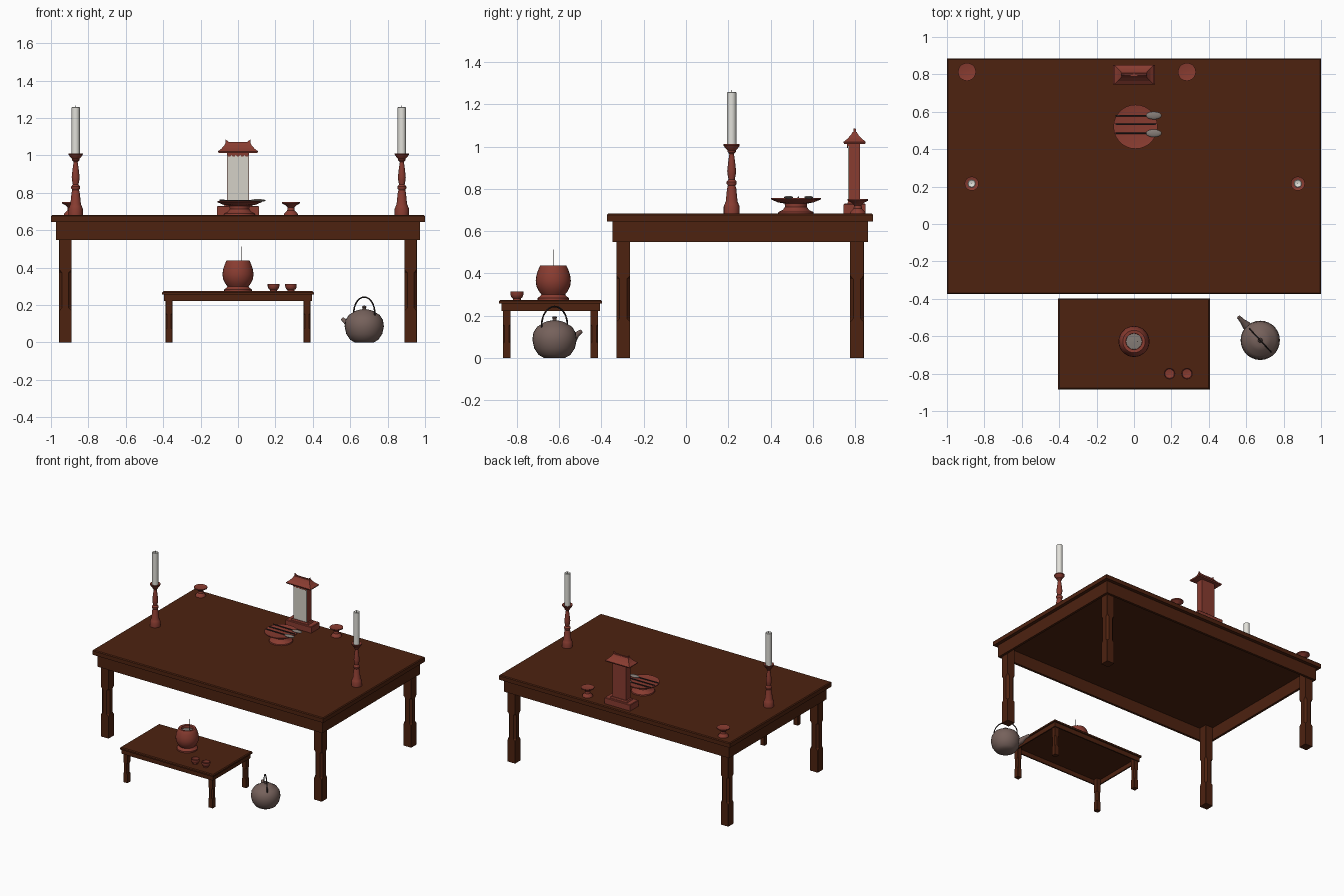
import bpy, bmesh, math
from mathutils import Vector, Matrix


def mat(name, c):
    m = bpy.data.materials.new(name)
    m.diffuse_color = (*c, 1)
    return m


WOOD = mat("dark_wood", (0.075, 0.016, 0.005))
RED = mat("red_lacquer", (0.25, 0.045, 0.03))
WHITE = mat("candle_white", (0.76, 0.75, 0.70))
PANEL = mat("panel_ivory", (0.66, 0.64, 0.57))
IRON = mat("kettle_iron", (0.18, 0.12, 0.105))
DARK = mat("dark_metal", (0.03, 0.022, 0.022))
ASH = mat("ash_grey", (0.23, 0.20, 0.18))


def finish(name, bm, m, smooth=True):
    bmesh.ops.recalc_face_normals(bm, faces=bm.faces)
    me = bpy.data.meshes.new(name)
    bm.to_mesh(me)
    bm.free()
    me.materials.append(m)
    ob = bpy.data.objects.new(name, me)
    bpy.context.collection.objects.link(ob)
    if smooth:
        bpy.ops.object.select_all(action='DESELECT')
        ob.select_set(True)
        bpy.context.view_layer.objects.active = ob
        bpy.ops.object.shade_smooth_by_angle(angle=math.radians(35))
    return ob


def loft(name, rings, m, smooth=False):
    """Skin a list of equal-length point rings and cap the ends."""
    bm = bmesh.new()
    vs = [[bm.verts.new(p) for p in r] for r in rings]
    n = len(vs[0])
    for a, b in zip(vs, vs[1:]):
        for i in range(n):
            j = (i + 1) % n
            bm.faces.new((a[i], a[j], b[j], b[i]))
    bm.faces.new(vs[0][::-1])
    bm.faces.new(vs[-1])
    return finish(name, bm, m, smooth)


def lathe(name, x, y, prof, m, n=20):
    return loft(name, [[(x + max(r, 0.0008) * math.cos(2 * math.pi * i / n),
                         y + max(r, 0.0008) * math.sin(2 * math.pi * i / n), z)
                        for i in range(n)] for r, z in prof], m, True)


def rect(cx, cy, hx, hy, z):
    return [(cx + a * hx, cy + b * hy, z) for a, b in ((-1, -1), (1, -1), (1, 1), (-1, 1))]


def stack(name, cx, cy, rows, m):
    return loft(name, [rect(cx, cy, *r) for r in rows], m)


def tube(name, pts, radii, m, n=8):
    pts = [Vector(p) for p in pts]
    rings = []
    for i, p in enumerate(pts):
        t = (pts[min(i + 1, len(pts) - 1)] - pts[max(i - 1, 0)]).normalized()
        ref = Vector((0, 0, 1)) if abs(t.z) < 0.9 else Vector((0.75, 0.66, 0))
        u = t.cross(ref).normalized()
        # keep section orientation consistent along the path
        if rings and u.dot(prev) < 0:
            u = -u
        prev = u
        v = t.cross(u)
        rings.append([p + radii[i] * (u * math.cos(2 * math.pi * k / n) + v * math.sin(2 * math.pi * k / n))
                      for k in range(n)])
    return loft(name, rings, m, True)


def table(name, cy, hx, hy, top, thick, apron_z, ain, at, leg, lin, c):
    e = 0.006
    stack(name + "_top", 0, cy, [(hx, hy, top - thick), (hx, hy, top - e),
                                 (hx - e, hy - e, top)], WOOD)
    ax, ay, z = hx - ain, hy - ain, top - thick
    for s in (-1, 1):
        stack(name + "_long_apron", 0, cy + s * (ay - at / 2), [(ax, at / 2, apron_z), (ax, at / 2, z)], WOOD)
        stack(name + "_end_apron", s * (ax - at / 2), cy, [(at / 2, ay - at, apron_z), (at / 2, ay - at, z)], WOOD)
    # square legs with stop-chamfered middles
    h = leg / 2
    for sx in (-1, 1):
        for sy in (-1, 1):
            px, py = sx * (hx - lin - h), cy + sy * (hy - lin - h)
            rings = []
            for zz, k in ((0, 0.001), (0.31 * apron_z, 0.001), (0.34 * apron_z, c),
                          (0.68 * apron_z, c), (0.71 * apron_z, 0.001), (z, 0.001)):
                g = h - k
                rings.append([(px + a, py + b, zz) for a, b in
                              ((-g, -h), (g, -h), (h, -g), (h, g), (g, h), (-g, h), (-h, g), (-h, -g))])
            loft(name + "_leg", rings, WOOD)


table("altar_table", 0.256, 1.0, 0.63, 0.682, 0.037, 0.548, 0.026, 0.018, 0.066, 0.044, 0.016)
table("small_table", -0.641, 0.405, 0.243, 0.274, 0.017, 0.222, 0.01, 0.01, 0.036, 0.018, 0.008)
T, S = 0.682, 0.274

# candlesticks and candles
for x in (-0.868, 0.876):
    lathe("candlestick", x, 0.216, [
        (0.038, T), (0.038, 0.715), (0.033, 0.728), (0.028, 0.74), (0.022, 0.80), (0.018, 0.815),
        (0.024, 0.825), (0.024, 0.833), (0.015, 0.845), (0.02, 0.87), (0.021, 0.885), (0.016, 0.93),
        (0.011, 0.965), (0.02, 0.975), (0.02, 0.982), (0.028, 0.99), (0.038, 1.004), (0.038, 1.011),
        (0.025, 1.006), (0, 1.005)], RED, 16)
    lathe("candle", x, 0.216, [(0.022, 1.005), (0.022, 1.256), (0.018, 1.259), (0, 1.253)], WHITE, 12)
    lathe("wick", x, 0.216, [(0.002, 1.25), (0.002, 1.268)], DARK, 6)

# spirit tablet: stepped base, body, front panel, curved roof
Y = 0.798
stack("tablet_base", 0, Y, [(0.112, 0.052, T), (0.112, 0.052, 0.726), (0.108, 0.048, 0.73),
                            (0.075, 0.034, 0.73), (0.07, 0.031, 0.742)], RED)
stack("tablet_body", 0, Y, [(0.058, 0.026, 0.735), (0.058, 0.026, 1.02)], RED)
stack("tablet_panel", 0, Y - 0.028, [(0.057, 0.003, 0.745), (0.057, 0.003, 1.002)], PANEL)
for i in range(5):
    stack("eave_scallop", -0.046 + 0.023 * i, Y - 0.03,
          [(0.005, 0.005, 0.994), (0.0115, 0.006, 1.003), (0.0115, 0.006, 1.02)], RED)
stack("tablet_roof", 0, Y, [(0.06, 0.03, 1.013), (0.103, 0.05, 1.013), (0.107, 0.053, 1.022),
                            (0.088, 0.034, 1.037), (0.072, 0.018, 1.055), (0.066, 0.01, 1.068)], RED)
loft("roof_ridge", [[(x, Y - 0.007, z - 0.02), (x, Y + 0.007, z - 0.02), (x, Y + 0.005, z), (x, Y - 0.005, z)]
                    for x, z in ((-0.066, 1.085), (-0.05, 1.073), (0, 1.071), (0.05, 1.073), (0.066, 1.085))], RED)

# footed wine dishes at the back
for x in (-0.893, 0.283):
    lathe("footed_dish", x, 0.813, [(0.038, T), (0.036, 0.69), (0.02, 0.706), (0.018, 0.722), (0.03, 0.734),
                                    (0.048, 0.744), (0.048, 0.751), (0.03, 0.748), (0, 0.747)], RED)

# footed offering plate with spoons and a chopstick
lathe("offering_plate", 0.008, 0.52, [(0.085, T), (0.083, 0.69), (0.062, 0.7), (0.052, 0.715), (0.053, 0.73),
                                      (0.085, 0.736), (0.118, 0.75), (0.118, 0.757), (0.09, 0.752),
                                      (0, 0.75)], RED, 28)
for y in (0.485, 0.58):
    tube("spoon_handle", [(-0.1, y, 0.76), (0.075, y, 0.758)], [0.004, 0.004], DARK, 6)
    bm = bmesh.new()
    bmesh.ops.create_uvsphere(bm, u_segments=16, v_segments=8, radius=1,
                              matrix=Matrix.Translation((0.106, y, 0.759)) @ Matrix.Diagonal((0.042, 0.021, 0.008, 1)))
    finish("spoon_bowl", bm, ASH)
tube("chopstick", [(-0.1, 0.532, 0.759), (0.118, 0.532, 0.759)], [0.004, 0.004], DARK, 6)

# incense burner with ash and stick
lathe("incense_burner", 0, -0.628, [
    (0.074, S), (0.074, 0.284), (0.062, 0.292), (0.056, 0.3), (0.068, 0.315), (0.08, 0.34), (0.083, 0.365),
    (0.08, 0.39), (0.072, 0.415), (0.063, 0.435), (0.06, 0.438), (0.043, 0.436), (0.042, 0.41), (0, 0.41)], RED, 28)
lathe("burner_ash", 0, -0.628, [(0.042, 0.408), (0.042, 0.417), (0, 0.42)], ASH, 20)
tube("incense_stick", [(0.02, -0.628, 0.41), (0.02, -0.628, 0.512)], [0.002, 0.002], DARK, 6)

# small drinking cups
for x in (0.19, 0.283):
    lathe("drinking_cup", x, -0.8, [(0.019, S), (0.019, 0.281), (0.027, 0.288), (0.031, 0.30), (0.031, 0.314),
                                    (0.027, 0.314), (0.025, 0.295), (0, 0.29)], RED, 16)

# kettle with lid, knob, spout and bail handle
kx, ky = 0.675, -0.622
dx, dy = -0.68, 0.733
lathe("kettle_body", kx, ky, [(0.05, 0), (0.075, 0.014), (0.096, 0.045), (0.105, 0.085), (0.1, 0.12), (0.082, 0.148),
                              (0.055, 0.163), (0.05, 0.168), (0.03, 0.174), (0.01, 0.178), (0.008, 0.184),
                              (0.012, 0.19), (0.008, 0.196), (0, 0.197)], IRON, 28)
along = lambda t, z: (kx + dx * t, ky + dy * t, z)
tube("kettle_spout", [along(0.08, 0.07), along(0.115, 0.085), along(0.14, 0.108), along(0.17, 0.125)],
     [0.028, 0.022, 0.014, 0.010], IRON, 12)
arc = [along(0.083 * math.cos(a), 0.155 + 0.088 * math.sin(a)) for a in [math.pi * i / 16 for i in range(17)]]
tube("kettle_handle", [along(0.08, 0.14)] + arc + [along(-0.08, 0.14)], [0.004] * 19, DARK, 8)
